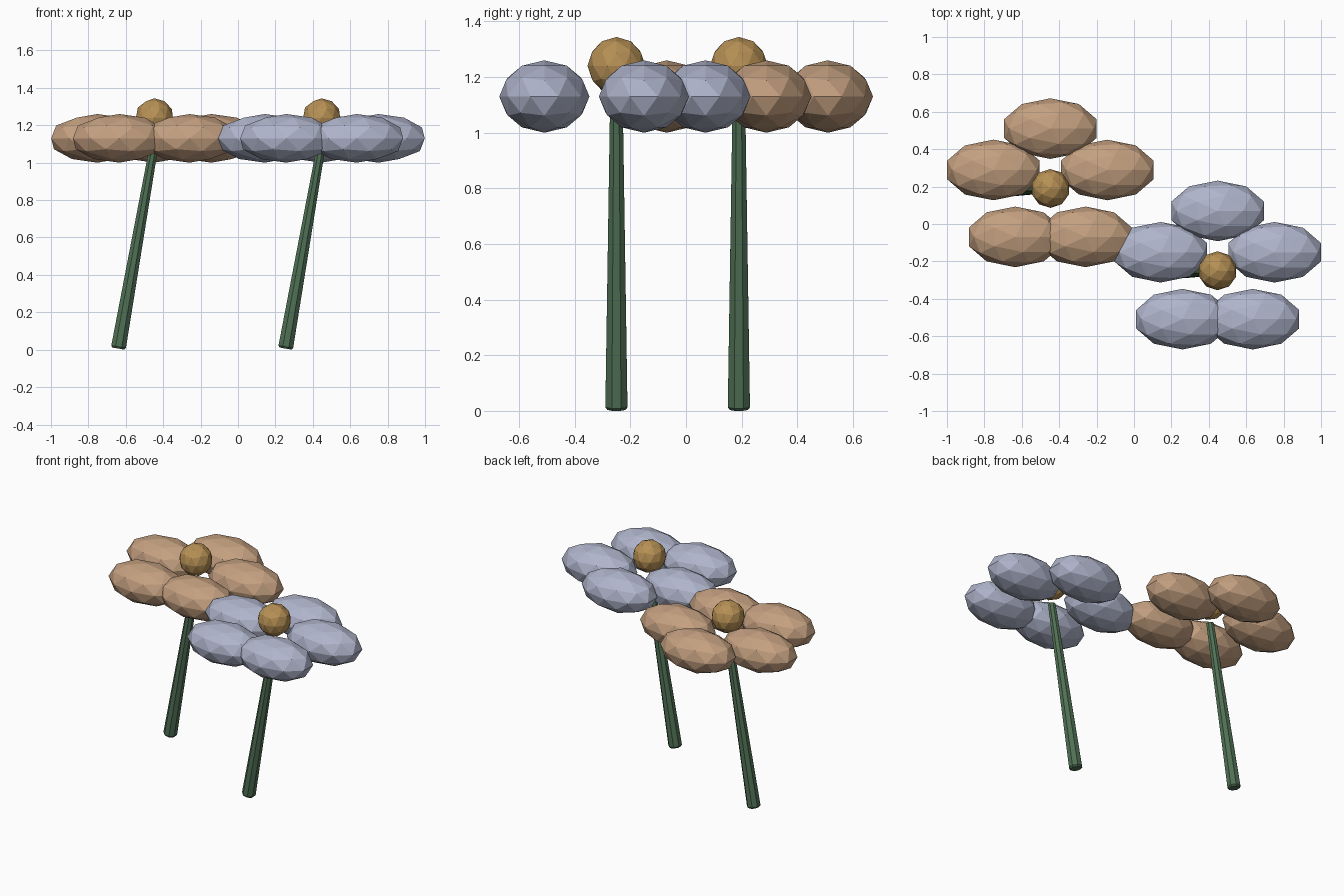
import bpy, bmesh, math
from mathutils import Matrix, Vector

if "Cube" in bpy.data.objects:
    bpy.data.objects.remove(bpy.data.objects["Cube"])


def material(name, rgb):
    m = bpy.data.materials.new(name)
    m.diffuse_color = (*rgb, 1)
    m.use_nodes = True
    m.node_tree.nodes["Principled BSDF"].inputs["Base Color"].default_value = m.diffuse_color
    return m


TAN = material("tan petal", (0.55, 0.35, 0.215))
LAVENDER = material("lavender petal", (0.43, 0.46, 0.60))
GOLD = material("gold core", (0.47, 0.28, 0.09))
GREEN = material("green stem", (0.08, 0.165, 0.09))


def add_object(name, bm, mat):
    mesh = bpy.data.meshes.new(name)
    bm.to_mesh(mesh)
    bm.free()
    mesh.materials.append(mat)
    ob = bpy.data.objects.new(name, mesh)
    bpy.context.collection.objects.link(ob)
    return ob


def faceted_ball(name, centre, size, mat):
    bm = bmesh.new()
    bmesh.ops.create_icosphere(bm, subdivisions=2, radius=1)
    bmesh.ops.scale(bm, vec=size, verts=bm.verts)
    bmesh.ops.translate(bm, vec=centre, verts=bm.verts)
    return add_object(name, bm, mat)


def stem(name, base, lean, length):
    # tapered eight-sided stalk with a small chamfer at both ends
    bm = bmesh.new()
    rings = []
    for r, z in ((0.035, 0), (0.043, 0.01), (0.025, length - 0.008), (0.019, length)):
        rings.append([bm.verts.new((r * math.cos(a), r * math.sin(a), z))
                      for a in (math.radians(22.5 + 45 * k) for k in range(8))])
    for low, high in zip(rings, rings[1:]):
        for k in range(8):
            n = (k + 1) % 8
            bm.faces.new((low[k], low[n], high[n], high[k]))
    bm.faces.new(rings[0][::-1])
    bm.faces.new(rings[-1])
    bm.transform(Matrix.Translation(base) @ Matrix.Rotation(lean, 4, 'Y'))
    return add_object(name, bm, GREEN)


def flower(prefix, x, y, petal_mat):
    # ring of five petals, all stretched along x
    for k in range(5):
        a = math.radians(90 + 72 * k)
        centre = Vector((x + 0.32 * math.cos(a), y + 0.32 * math.sin(a), 1.13))
        faceted_ball(f"{prefix}_petal_{k + 1}", centre, (0.26, 0.162, 0.13), petal_mat)
    faceted_ball(f"{prefix}_core", Vector((x, y, 1.24)), (0.104, 0.104, 0.104), GOLD)
    stem(f"{prefix}_stem", Vector((x - 0.193, y, 0.006)), math.radians(10), 1.11)


flower("tan_flower", -0.447, 0.19, TAN)
flower("lavender_flower", 0.447, -0.25, LAVENDER)
